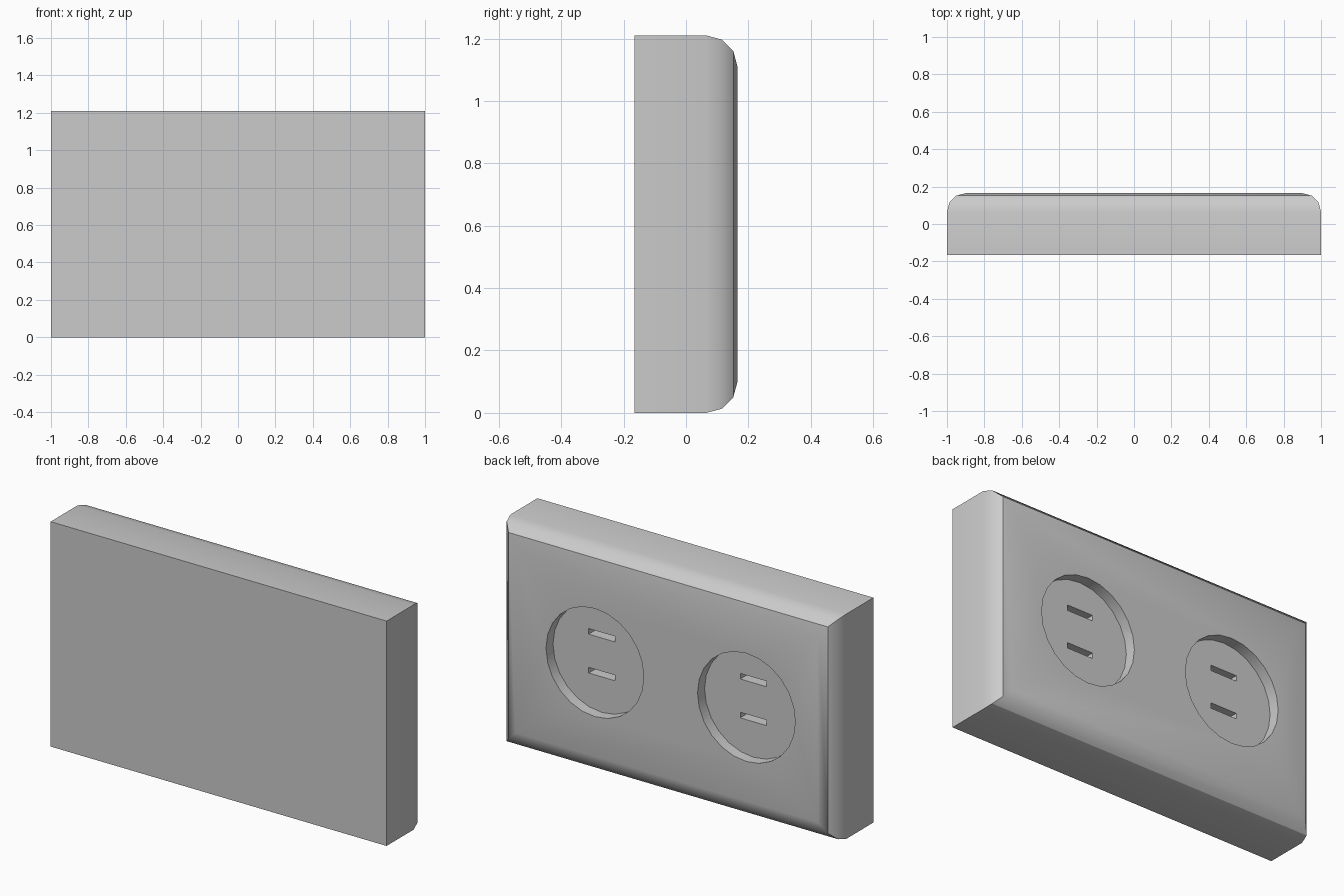
import bpy, bmesh, math
from mathutils import Matrix

if "Cube" in bpy.data.objects:
    bpy.data.objects.remove(bpy.data.objects["Cube"])

W, D, H = 2.0, 0.33, 1.21
FRONT = D / 2            # socket face is on +y
CENTRES = (-0.475, 0.427)
RECESS, SLOT = 0.06, 0.1


def make(name, bm):
    bmesh.ops.recalc_face_normals(bm, faces=bm.faces)
    me = bpy.data.meshes.new(name)
    bm.to_mesh(me)
    bm.free()
    ob = bpy.data.objects.new(name, me)
    bpy.context.collection.objects.link(ob)
    return ob


def add_box(bm, centre, size):
    m = Matrix.Translation(centre) @ Matrix.Diagonal((*size, 1))
    bmesh.ops.create_cube(bm, size=1, matrix=m)


def cut(ob, cutter):
    mod = ob.modifiers.new(cutter.name, 'BOOLEAN')
    mod.operation, mod.solver, mod.object = 'DIFFERENCE', 'EXACT', cutter
    bpy.context.view_layer.objects.active = ob
    bpy.ops.object.modifier_apply(modifier=mod.name)
    bpy.data.objects.remove(cutter, do_unlink=True)


# Wall plate with the rim of the socket face rounded over
bm = bmesh.new()
add_box(bm, (0, 0, H / 2), (W, D, H))
rim = [e for e in bm.edges if all(v.co.y > 0 for v in e.verts)]
bmesh.ops.bevel(bm, geom=rim, offset=0.1, segments=3, profile=0.5, affect='EDGES')
plate = make("outlet_plate", bm)

# Round recesses
bm = bmesh.new()
for x in CENTRES:
    m = Matrix.Translation((x, FRONT, H / 2)) @ Matrix.Rotation(math.pi / 2, 4, 'X')
    bmesh.ops.create_cone(bm, cap_ends=True, segments=24, radius1=0.291,
                          radius2=0.291, depth=2 * RECESS, matrix=m)
cut(plate, make("recess_cutter", bm))

# Pairs of plug slots in each recess floor
bm = bmesh.new()
for x in CENTRES:
    for z in (0.52, 0.729):
        add_box(bm, (x, FRONT - RECESS, z), (0.157, 2 * SLOT, 0.03))
slots = make("slot_cutter", bm)
# keep the slot cutters inside the recess depth
for v in slots.data.vertices:
    v.co.y = min(v.co.y, FRONT - RECESS / 2)
cut(plate, slots)

plate.select_set(True)
bpy.context.view_layer.objects.active = plate
bpy.ops.object.shade_smooth_by_angle(angle=math.radians(30))
